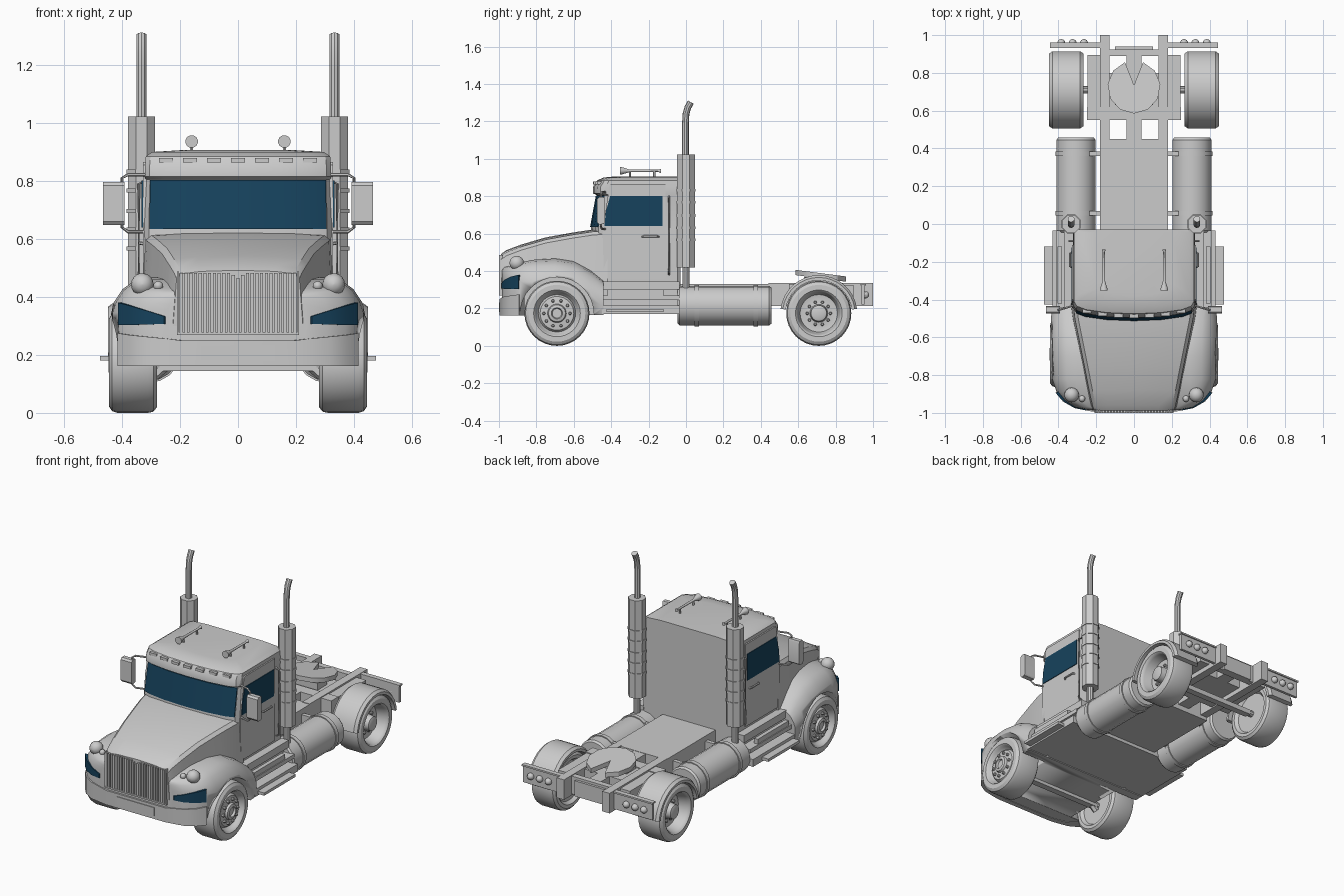
import bpy, bmesh
from math import sin, cos, pi, radians
from mathutils import Vector

if "Cube" in bpy.data.objects:
    bpy.data.objects.remove(bpy.data.objects["Cube"])

blue = bpy.data.materials.new("blue_glass")
blue.diffuse_color = (0.008, 0.055, 0.11, 1)
blue.use_nodes = True
blue.node_tree.nodes["Principled BSDF"].inputs["Base Color"].default_value = blue.diffuse_color


# --- helpers: every part is a list of lofts, a loft is a list of rings ---
def build(name, lofts, mirror=False, mat=None, angle=32):
    bm = bmesh.new()
    for rings in lofts:
        vs = [[bm.verts.new(p) for p in r] for r in rings]
        n = len(vs[0])
        for a, b in zip(vs, vs[1:]):
            for i in range(n):
                j = (i + 1) % n
                bm.faces.new((a[i], a[j], b[j], b[i]))
        bm.faces.new(vs[0][::-1])
        bm.faces.new(vs[-1])
    bmesh.ops.recalc_face_normals(bm, faces=bm.faces)
    me = bpy.data.meshes.new(name)
    bm.to_mesh(me)
    bm.free()
    me.shade_smooth()
    me.set_sharp_from_angle(angle=radians(angle))
    ob = bpy.data.objects.new(name, me)
    bpy.context.collection.objects.link(ob)
    if mat:
        me.materials.append(mat)
    if mirror:
        ob.modifiers.new("Mirror", 'MIRROR').use_mirror_merge = False
    return ob


def box(x0, x1, y0, y1, z0, z1):
    return [[(x0, y0, z), (x1, y0, z), (x1, y1, z), (x0, y1, z)] for z in (z0, z1)]


def prism(yz, x0, x1):
    return [[(x, y, z) for y, z in yz] for x in (x0, x1)]


def tube(pts, r, n=8):
    pts = [Vector(p) for p in pts]
    rs = r if isinstance(r, list) else [r] * len(pts)
    rings = []
    for i, p in enumerate(pts):
        q = (pts[min(i + 1, len(pts) - 1)] - pts[max(i - 1, 0)]).to_track_quat('Z', 'Y')
        rings.append([p + q @ Vector((rs[i] * cos(t), rs[i] * sin(t), 0))
                      for t in (2 * pi * (k + .5) / n for k in range(n))])
    return rings


def turn(c, prof, n=24, axis='x'):
    rings = []
    for d, r in prof:
        ring = []
        for k in range(n):
            u, v = r * cos(2 * pi * k / n), r * sin(2 * pi * k / n)
            o = (d, u, v) if axis == 'x' else (u, d, v)
            ring.append(tuple(a + b for a, b in zip(c, o)))
        rings.append(ring)
    return rings


def ball(c, r, n=14):
    return turn(c, [(-r * cos(t), max(r * sin(t), .001)) for t in (pi * i / 8 for i in range(9))], n, 'y')


def sym(half):
    return half + [(-x, y, z) for x, y, z in half[::-1] if x > 1e-6]


# --- front fenders and nose, with wheel arches cut out ---
stations = [(-.985, .24, .41, .4), (-.97, .31, .42, .5), (-.935, .37, .43, .6), (-.89, .41, .445, .75),
            (-.82, .433, .46, .9), (-.7, .443, .467, 1), (-.6, .445, .452, 1), (-.51, .44, .405, .9), (-.44, .435, .345, .7)]
rings = []
for y, w, h, s in stations:
    rings.append(sym([(0, y, h), (w - .15 * s, y, h), (w - .085 * s, y, h - .012 * s), (w - .045 * s, y, h - .04 * s),
                      (w - .015 * s, y, h - .085 * s), (w, y, h - .13 * s), (w, y, .21), (w - .01, y, .165)]))
body = build("front_fenders", [rings])
cutter = build("wheel_arch_cutter", [turn((0, -.69, .17), [(.265, .197), (.6, .197)], 32)], mirror=True)
cutter.hide_render = True
cutter.display_type = 'WIRE'
cut = body.modifiers.new("Arches", 'BOOLEAN')
cut.operation, cut.object = 'DIFFERENCE', cutter

# --- hood ---
rings = []
for y, w, h, b in [(-.988, .212, .492, .3), (-.96, .22, .512, .38), (-.88, .238, .542, .38), (-.75, .263, .58, .38),
                   (-.6, .293, .607, .38), (-.5, .313, .622, .36), (-.42, .322, .628, .33)]:
    rings.append(sym([(0, y, h), (.6 * w, y, h - .004), (w - .018, y, h - .012), (w, y, h - .03), (w + .012, y, b)]))
build("hood", [rings])


# --- bumper and turn lights follow the curved nose ---
def strip(pts):
    return [[(x, y, a), (x, y, b), (x * .88, y + .03, b), (x * .88, y + .03, a)] for x, y, a, b in pts]


nose = [(.2, -.996), (.25, -.988), (.315, -.975), (.376, -.94), (.416, -.893)]
right = [(x, y, .162, .25 + .025 * i / 4) for i, (x, y) in enumerate(nose)]
build("front_bumper", [strip([(-x, y, a, b) for x, y, a, b in right[::-1]] + right)])
build("turn_light", [strip([(.255, -.987, .307, .333), (.315, -.973, .305, .352),
                            (.375, -.938, .303, .37), (.414, -.895, .303, .38)])], mirror=True, mat=blue)
build("number_plate", [box(-.128, .128, -1, -.98, .18, .233)])

# --- grille with vertical bars and a notch at the top ---
bars = []
for i in range(-12, 13):
    x = i * .0163
    top = .483 - max(0, .018 - abs(x) * .6)
    bars.append(box(x - .0055, x + .0055, -1, -.985, .278, top))
build("grille_bars", bars)
build("grille_frame", [box(-.21, .21, -.993, -.97, .27, .465), box(.203, .21, -1, -.98, .272, .487),
                       box(-.21, -.203, -1, -.98, .272, .487), box(-.21, .21, -1, -.98, .268, .277)])

# --- headlights ---
build("headlight", [ball((.33, -.905, .443), .039, 18), ball((.275, -.925, .438), .017)], mirror=True)


# --- cab: stacked plan outlines with a bowed front ---
def plan(yf, w, z):
    return [(0, yf, z), (.45 * w, yf + .006, z), (.8 * w, yf + .022, z), (.95 * w, yf + .04, z),
            (w, yf + .065, z), (w, -.045, z), (.96 * w, -.03, z)]


levels = [(-.47, .315, .17), (-.49, .322, .36), (-.508, .324, .63), (-.475, .32, .805), (-.498, .322, .815),
          (-.497, .321, .85), (-.475, .318, .885), (-.44, .295, .9), (-.38, .2, .906)]
build("cab", [[sym(plan(*l)) for l in levels]])


def windshield_half(sign):
    lo, hi = plan(-.513, .322, .635), plan(-.482, .319, .803)
    return [[(sign * a[0], a[1], a[2]), (sign * b[0], b[1], b[2]), (sign * b[0], b[1] + .02, b[2]),
             (sign * a[0], a[1] + .02, a[2])] for a, b in zip(lo[:4], hi[:4])]


build("windshield", [windshield_half(-1)[:0:-1] + windshield_half(1)], mat=blue)

# --- doors, side windows, handles, grab rails ---
build("door", [prism([(-.44, .36), (-.445, .62), (-.41, .855), (-.4, .865), (-.11, .865), (-.11, .36)], .31, .328)], mirror=True)
build("side_window", [prism([(-.436, .64), (-.428, .72), (-.405, .802), (-.125, .802), (-.125, .64)], .32, .332)],
      mirror=True, mat=blue)
build("door_handle", [tube([(.322, -.235, .583), (.338, -.225, .586), (.338, -.155, .586), (.322, -.145, .583)], .006, 6)],
      mirror=True)
build("grab_rail", [tube([(.315, -.09, .38), (.342, -.09, .39), (.342, -.09, .79), (.315, -.09, .8)], .006, 6)], mirror=True)

# --- roof marker lights and horns ---
markers = []
for i in range(-3, 4):
    x = i * .083
    y = -.49 + .42 * x * x
    markers.append(box(x - .024, x + .024, y - .008, y + .04, .864, .88))
build("marker_lights", markers)
build("roof_horn", [tube([(.16, -.352, .936), (.16, -.335, .936), (.16, -.305, .936), (.16, -.15, .936), (.16, -.135, .936)],
                         [.022, .018, .008, .006, .011], 12),
                    tube([(.16, -.3, .9), (.16, -.3, .936)], .006, 6), tube([(.16, -.17, .9), (.16, -.17, .936)], .006, 6)],
      mirror=True)

# --- mirrors on bent tube brackets ---
build("mirror_housing", [prism([(-.475, .66), (-.465, .648), (-.44, .652), (-.435, .66), (-.435, .785), (-.44, .796),
                                (-.465, .796), (-.475, .785)], .392, .466)], mirror=True)
build("mirror_bracket", [tube([(.315, -.43, .822), (.38, -.45, .822), (.4, -.455, .81), (.4, -.455, .64), (.38, -.45, .625),
                               (.315, -.43, .625)], .006, 6)], mirror=True)

# --- side steps ---
build("side_steps", [box(.3, .37, -.45, -.035, .3, .345), box(.3, .345, -.45, -.035, .17, .3),
                     box(.3, .41, -.45, -.035, .245, .27), box(.3, .432, -.45, -.035, .17, .215),
                     box(.38, .405, -.42, -.12, .27, .3), box(.41, .476, -.425, -.12, .18, .197)], mirror=True)

# --- exhaust stacks ---
X = .333
parts = [tube([(X, 0, .27), (X, 0, .43)], .02, 10),
         tube([(X, 0, .42), (X, 0, 1.022)], .051, 8),
         tube([(X, -.003, 1), (X, -.003, 1.19), (X, 0, 1.24), (X, .01, 1.275), (X, .026, 1.303)], .018, 10)]
parts += [tube([(X, 0, z), (X, 0, z + .014)], .055, 8) for z in (.56, .625, .69, .76, .825)]
build("exhaust_stack", parts, mirror=True)

# --- fuel tanks with straps ---
T = lambda y: (.307, y, .215)
build("fuel_tank", [tube([T(-.045), T(-.035), T(.445), T(.457)], [.096, .105, .105, .096], 18)]
      + [tube([T(y), T(y + .025)], .111, 18) for y in (.045, .36)]
      + [box(.16, .25, y, y + .025, .2, .3) for y in (.045, .36)], mirror=True)

# --- chassis ---
build("chassis_deck", [box(-.18, .18, -.06, .45, .19, .332), box(-.04, .04, .44, .56, .22, .33),
                       box(-.25, .25, .55, .62, .22, .33), box(-.13, .13, .62, .8, .24, .325),
                       box(-.04, .04, .8, .9, .24, .325), box(-.18, .18, .89, .925, .22, .33),
                       box(-.1, .1, .925, .94, .22, .315)])
build("frame_rail", [box(.13, .18, .44, 1, .212, .335), box(.18, .245, .62, .895, .24, .325)], mirror=True)

# --- tail panels and lamps ---
build("tail_panel", [box(.17, .44, .938, .955, .222, .33), box(.17, .445, .932, .962, .322, .332)], mirror=True)
build("tail_lamps", [ball((x, .958, .273), .021, 10) for x in (.265, .325, .385)], mirror=True)

# --- fifth wheel plate: tilted disc with a rear notch ---
outline = [(.14 * cos(t), .725 + .14 * sin(t)) for t in (radians(110 + 32 * i) for i in range(11))] + [(0, .735)]
build("fifth_wheel", [[[(x, y, z - (y - .725) * .13) for x, y in outline] for z in (.36, .388)]])
build("fifth_wheel_mount", [box(-.1, .1, .63, .72, .3, .368)])

# --- wheels: tyre and rim turned in one profile, plus lug nuts ---
tyre = [(.3, .001), (.3, .12), (.28, .135), (.28, .155), (.292, .17), (.31, .174), (.415, .174), (.434, .168),
        (.445, .152), (.445, .125), (.438, .117), (.425, .113)]
hubs = {"front": [(.41, .1), (.425, .09), (.43, .05), (.443, .045), (.447, .03), (.435, .025), (.435, .001)],
        "rear": [(.375, .1), (.37, .07), (.375, .048), (.42, .042), (.425, .03), (.425, .001)]}
for end, y, xb, rb in (("front", -.69, .425, .07), ("rear", .71, .37, .062)):
    build(end + "_wheel", [turn((0, y, .174), tyre + hubs[end], 32)], mirror=True)
    nuts = []
    for k in range(10):
        t = 2 * pi * k / 10
        nuts.append(turn((0, y + rb * cos(t), .174 + rb * sin(t)), [(xb - .01, .009), (xb + .012, .009), (xb + .016, .005)], 6))
    build(end + "_wheel_nuts", nuts, mirror=True)
    build(end + "_axle", [turn((0, y, .165), [(-.31, .02), (.31, .02)], 10), box(-.27, .27, y - .02, y + .02, .145, .175)])
build("front_axle_hanger", [tube([(.2, -.69, .19), (.25, -.69, .165), (.29, -.69, .13)], .02, 6)], mirror=True)

# --- rear fenders: half rings over the rear wheels ---
prof = [(.178, .268), (.194, .268), (.206, .285), (.206, .432), (.194, .449), (.178, .449)]
build("rear_fender", [[[(x, .71 + r * cos(t), .172 + r * sin(t)) for r, x in prof]
                       for t in (pi * (.04 + .92 * i / 16) for i in range(17))]], mirror=True)
